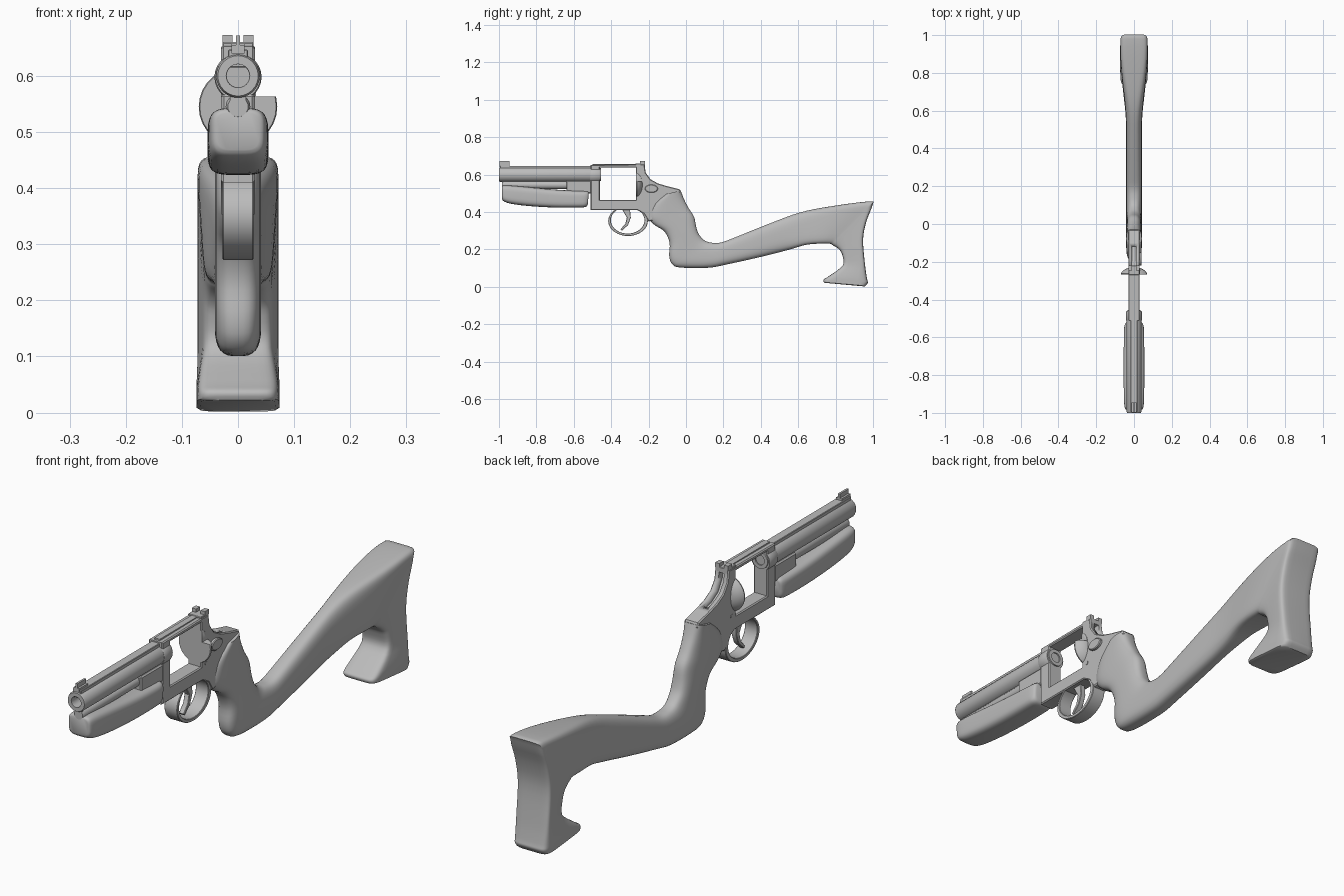
import bpy, bmesh, math
from mathutils import Matrix

if "Cube" in bpy.data.objects:
    bpy.data.objects.remove(bpy.data.objects["Cube"])

gray = bpy.data.materials.new("plain_gray")
gray.diffuse_color = (0.5, 0.5, 0.5, 1)
gray.use_nodes = True
gray.node_tree.nodes["Principled BSDF"].inputs["Base Color"].default_value = gray.diffuse_color
# local x -> world y, local y -> world z, local z -> world x
SIDE = Matrix(((0, 0, 1, 0), (1, 0, 0, 0), (0, 1, 0, 0), (0, 0, 0, 1)))


def finish(name, bm, angle=35):
    bmesh.ops.remove_doubles(bm, verts=bm.verts, dist=0.0002)
    bmesh.ops.recalc_face_normals(bm, faces=bm.faces)
    me = bpy.data.meshes.new(name)
    bm.to_mesh(me)
    bm.free()
    me.materials.append(gray)
    ob = bpy.data.objects.new(name, me)
    bpy.context.collection.objects.link(ob)
    bpy.ops.object.select_all(action='DESELECT')
    ob.select_set(True)
    bpy.context.view_layer.objects.active = ob
    bpy.ops.object.shade_smooth_by_angle(angle=math.radians(angle))
    return ob


def plate(name, outlines, half, bevel=0.0, x=0.0):
    """Side-view outlines (y, z), with holes, thickened along x."""
    cu = bpy.data.curves.new(name + "_outline", 'CURVE')
    cu.dimensions = '2D'
    cu.fill_mode = 'BOTH'
    cu.extrude = half - bevel
    cu.bevel_depth, cu.offset, cu.bevel_resolution = bevel, -bevel, 0
    for pts in outlines:
        sp = cu.splines.new('POLY')
        sp.points.add(len(pts) - 1)
        for p, (a, b) in zip(sp.points, pts):
            p.co = (a, b, 0, 1)
        sp.use_cyclic_u = True
    tmp = bpy.data.objects.new(name + "_outline", cu)
    bpy.context.collection.objects.link(tmp)
    bpy.context.view_layer.update()
    me = bpy.data.meshes.new_from_object(tmp.evaluated_get(bpy.context.evaluated_depsgraph_get()))
    bm = bmesh.new()
    bm.from_mesh(me)
    bm.transform(Matrix.Translation((x, 0, 0)) @ SIDE)
    bpy.data.objects.remove(tmp)
    return finish(name, bm)


def box(name, x0, x1, y0, y1, z0, z1, bevel=0.0):
    bm = bmesh.new()
    bmesh.ops.create_cube(bm, size=1)
    for v in bm.verts:
        v.co = ((x0 + x1) / 2 + v.co.x * (x1 - x0), (y0 + y1) / 2 + v.co.y * (y1 - y0),
                (z0 + z1) / 2 + v.co.z * (z1 - z0))
    if bevel:
        bmesh.ops.bevel(bm, geom=bm.edges[:], offset=bevel, segments=1, affect='EDGES')
    return finish(name, bm, 20)


def skin(name, rings, angle=35, closed=False):
    """Join rings of points into one tube, capped unless closed on itself."""
    bm = bmesh.new()
    rings = [[bm.verts.new(p) for p in ring] for ring in rings]
    seg = len(rings[0])
    for a, b in list(zip(rings, rings[1:])) + ([(rings[-1], rings[0])] if closed else []):
        for i in range(seg):
            j = (i + 1) % seg
            bm.faces.new((a[i], a[j], b[j], b[i]))
    if not closed:
        bm.faces.new(rings[0])
        bm.faces.new(rings[-1])
    return finish(name, bm, angle)


def ellipse(cy, cz, ry, rz, n=36):
    return [(cy + ry * math.cos(2 * math.pi * i / n), cz + rz * math.sin(2 * math.pi * i / n)) for i in range(n)]


def lathe(name, profile, z, seg=28, closed=False):
    """Turn (radius, y) points around an axis along y."""
    return skin(name, [[(a, y, b) for a, b in ellipse(0, z, r, r, seg)] for r, y in profile], 35, closed)


def loft(name, stations, shape, sub=4, seg=32):
    """Rounded sections between outer (y1, z1) and inner (y2, z2) points; shape gives widths and squareness."""
    st, last = [], len(stations) - 1
    for i in range(last):
        p = [stations[min(max(i + k, 0), last)] for k in (-1, 0, 1, 2)]
        for t in (s / sub for s in range(sub)):
            st.append([0.5 * (2 * b + (c - a) * t + (2 * a - 5 * b + 4 * c - d) * t * t
                       + (3 * b - a - 3 * c + d) * t ** 3) for a, b, c, d in zip(*p)])
    st.append(stations[-1])
    rings = []
    for k, (y1, z1, y2, z2) in enumerate(st):
        w1, w2, e = shape(y1, z1, k / (len(st) - 1))
        ring = []
        for i in range(seg):
            c, s = (f(2 * math.pi * (i + 0.5) / seg) for f in (math.cos, math.sin))
            u = math.copysign(abs(c) ** (2 / e), c) * 0.5 + 0.5
            v = math.copysign(abs(s) ** (2 / e), s)
            ring.append((v * (w2 + (w1 - w2) * u), y2 + (y1 - y2) * u, z2 + (z1 - z2) * u))
        rings.append(ring)
    return skin(name, rings, 45)


def cut(ob, cutter):
    m = ob.modifiers.new("cut", 'BOOLEAN')
    m.operation, m.object, m.solver = 'DIFFERENCE', cutter, 'EXACT'
    bpy.context.view_layer.objects.active = ob
    bpy.ops.object.modifier_apply(modifier=m.name)
    bpy.data.objects.remove(cutter)


# grip and shoulder stock in one sweep, turning down into the butt and toe
def stock_shape(y, z, t):
    f = min(max((y - .52) / .43, 0), 1)
    f = f * f * (3 - 2 * f)
    toe = min(max((.11 - z) / .07, 0), 1) if y > .9 else 0
    end = .92 if t == 1 else 1
    return (.039 + .036 * f) * end, (.043 + .017 * f + .012 * toe) * end, 3 + 4 * f


loft("stock", [
    (-.028, .515, -.11, .495), (-.010, .468, -.175, .44), (.015, .42, -.198, .37),
    (.043, .375, -.17, .332), (.055, .32, -.115, .295), (.068, .283, -.088, .235),
    (.09, .256, -.09, .165), (.11, .243, -.075, .122), (.14, .236, -.03, .103),
    (.19, .238, .12, .102), (.27, .268, .22, .12), (.45, .34, .40, .16),
    (.61, .398, .55, .198), (.77, .43, .65, .226), (.98, .457, .76, .231),
    (.997, .437, .785, .222), (.965, .35, .815, .203), (.947, .254, .835, .172),
    (.957, .12, .838, .115), (.968, .045, .765, .058), (.972, .022, .735, .038),
    (.957, .002, .738, .022)], stock_shape)


# forend under the barrel, fullest in the middle
def forend_shape(y, z, t):
    w = .038 + .017 * (1 - abs(2 * t - 1) ** 3)
    return w, w - .001, 4


loft("forend", [(-.985, .535, -.983, .468), (-.975, .542, -.972, .456), (-.93, .541, -.93, .443),
                (-.83, .532, -.83, .431), (-.70, .52, -.70, .424), (-.57, .513, -.57, .424),
                (-.53, .512, -.535, .428), (-.52, .505, -.525, .44)], forend_shape)

# frame with cylinder window and hammer slot
frame = plate("frame", [
    [(-.51, .652), (-.222, .655), (-.215, .61), (-.19, .575), (-.15, .553), (-.10, .538),
     (-.035, .522), (-.028, .505), (-.08, .45), (-.15, .36), (-.2, .35), (-.225, .39), (-.26, .41), (-.51, .41)],
    [(-.46, .638), (-.268, .638), (-.268, .465), (-.46, .465)]], .03, .004)
cut(frame, plate("slot_cutter", [[(-.245, .64), (-.20, .64), (-.17, .58), (-.12, .56), (-.12, .525),
                                  (-.175, .54), (-.215, .565), (-.24, .61)]], .011))
lathe("frame_barrel_collar", [(.040, -.512), (.042, -.508), (.042, -.464), (.040, -.46)], .598)

# recoil shield with a loading notch on the right
shield = lathe("recoil_shield", [(.068, -.268), (.07, -.262), (.062, -.25), (.045, -.238), (.03, -.233)], .545)
cut(shield, box("notch_cutter", .032, .1, -.3, -.2, .563, .65))

# thumb latch and frame screws
plate("thumb_latch", [ellipse(-.185, .525, .035, .022, 16)], .007, .003, .034)
for s in (-1, 1):
    plate("frame_screw", [ellipse(-.24, .47, .008, .008, 10)], .002, 0, s * .03)

# barrel, rib and ejector housing
lathe("barrel", [(.020, -.455), (.034, -.455), (.039, -.50), (.039, -.993), (.036, -1.0), (.021, -1.0)],
      .6, 24, True)
box("barrel_rib", -.018, .018, -.995, -.50, .615, .647, .002)
box("barrel_web", -.014, .014, -.985, -.50, .54, .575)
lathe("ejector_housing", [(.018, -.985), (.022, -.975), (.022, -.5)], .545)
box("forend_mount", -.030, .030, -.64, -.505, .50, .568, .005)

# sights
box("front_sight_base", -.012, .012, -.998, -.945, .64, .655)
box("front_sight_blade", -.004, .004, -.998, -.945, .65, .672)
box("rear_sight_base", -.028, .028, -.27, -.22, .64, .66, .002)
for s in (-1, 1):
    box("rear_sight_ear", s * .019 - .009, s * .019 + .009, -.245, -.22, .655, .673)
box("top_strap_ridge", -.012, .012, -.50, -.27, .645, .658)

# trigger guard and trigger
plate("trigger_guard", [ellipse(-.31, .352, .106, .08), ellipse(-.312, .356, .09, .071)], .028, .002)
plate("trigger", [[(-.345, .42), (-.30, .42), (-.295, .37), (-.31, .33), (-.343, .30),
                   (-.35, .308), (-.324, .338), (-.316, .37)]], .011, .002)
